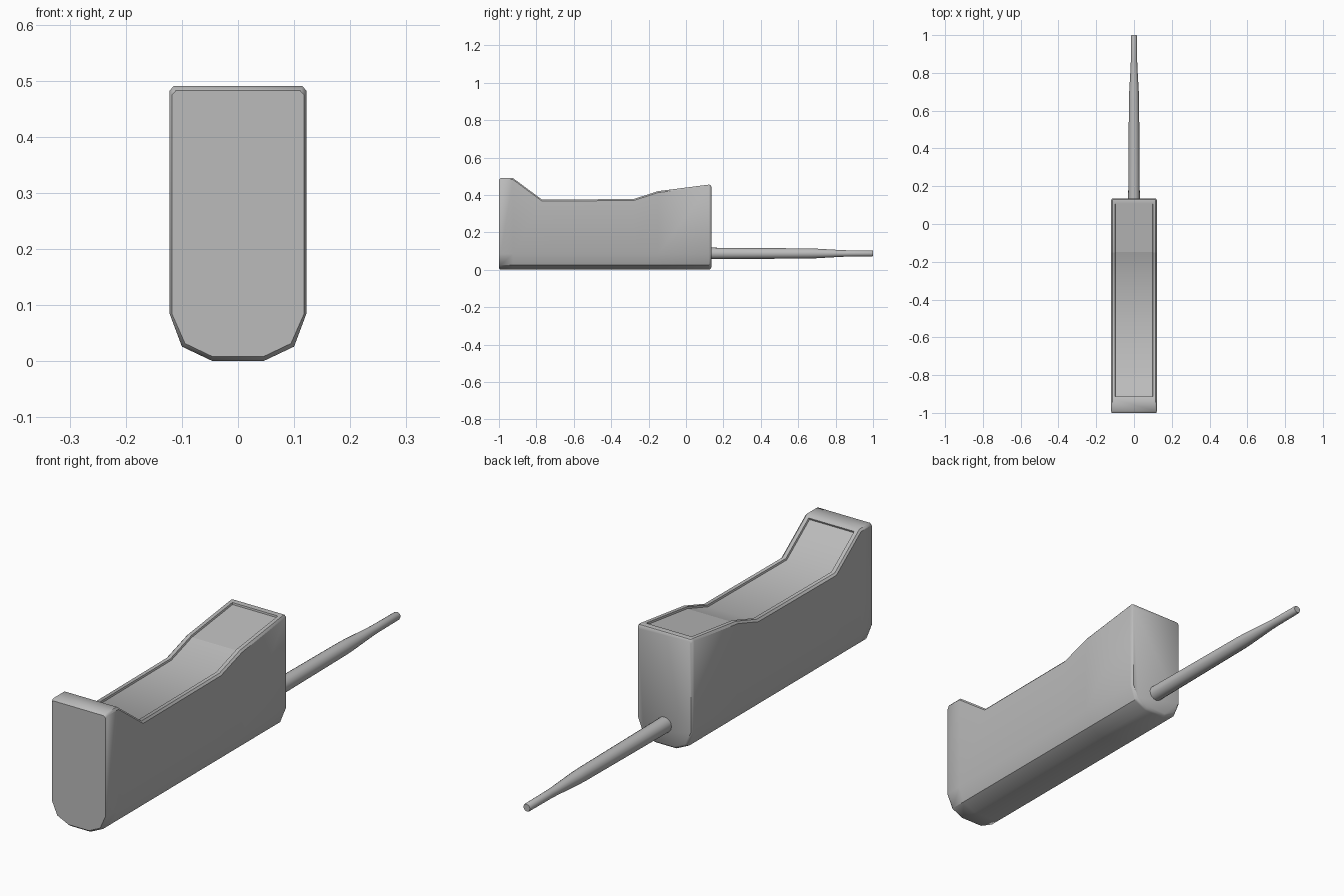
import bpy, bmesh, math

cube = bpy.data.objects.get("Cube")
if cube:
    bpy.data.objects.remove(cube)

grey = bpy.data.materials.new("plain grey")
grey.use_nodes = True
colour = (0.5, 0.5, 0.5, 1)
grey.diffuse_color = colour
grey.node_tree.nodes["Principled BSDF"].inputs["Base Color"].default_value = colour


def loft(bm, rings):
    """Skin a row of equal closed rings and cap both ends."""
    rows = [[bm.verts.new(p) for p in ring] for ring in rings]
    for a, b in zip(rows, rows[1:]):
        for i in range(len(a)):
            j = (i + 1) % len(a)
            bm.faces.new((a[i], a[j], b[j], b[i]))
    bm.faces.new(rows[0])
    bm.faces.new(rows[-1])
    bmesh.ops.recalc_face_normals(bm, faces=bm.faces[:])


def finish(bm, name, angle):
    mesh = bpy.data.meshes.new(name)
    bm.to_mesh(mesh)
    bm.free()
    obj = bpy.data.objects.new(name, mesh)
    bpy.context.collection.objects.link(obj)
    mesh.materials.append(grey)
    bpy.ops.object.select_all(action='DESELECT')
    obj.select_set(True)
    bpy.context.view_layer.objects.active = obj
    bpy.ops.object.shade_smooth_by_angle(angle=math.radians(angle))
    return obj


def body_ring(y, inset, top):
    """Slab section with a faceted round belly and softened top corners."""
    half = [(0.045, inset), (0.1 - inset * 0.7, 0.026 + inset * 0.7),
            (0.122 - inset * 0.5, 0.085), (0.122 - inset * 0.5, top - 0.008),
            (0.115 - inset * 0.5, top)]
    points = half + [(-x, z) for x, z in reversed(half)]
    return [(x, y, z) for x, z in points]


# Body: sections from the raised front lip to the back end
stations = [(-1, 0.008, 0.482), (-0.99, 0, 0.49), (-0.925, 0, 0.49),
            (-0.77, 0, 0.375), (-0.28, 0, 0.378), (-0.15, 0, 0.42),
            (0.122, 0, 0.455), (0.13, 0.004, 0.453), (0.135, 0.012, 0.446)]
bm = bmesh.new()
loft(bm, [body_ring(*s) for s in stations])

# Shallow recessed panel along the top
panel = [f for f in bm.faces if f.normal.z > 0.5 and len(f.verts) == 4
         and max(abs(v.co.x) for v in f.verts) < 0.116
         and -0.93 < f.calc_center_median().y < 0.12]
bmesh.ops.inset_region(bm, faces=panel, thickness=0.015, use_even_offset=True)
bmesh.ops.inset_region(bm, faces=panel, thickness=0.002, depth=-0.007,
                       use_even_offset=True)
body = finish(bm, "body", 40)

# Keep the crease where the rear ramp begins
for e in body.data.edges:
    ends = [body.data.vertices[i].co for i in e.vertices]
    if all(abs(p.y + 0.15) < 0.01 and p.z > 0.4 for p in ends):
        e.use_edge_sharp = True

# Rod: round shaft narrowing to a thin tip
SIDES = 16
bm = bmesh.new()
rings = []
for y, r in [(0.1, 0.031), (0.65, 0.027), (0.69, 0.026), (0.83, 0.018),
             (0.86, 0.017), (0.995, 0.016), (1, 0.014)]:
    rings.append([(r * math.cos(math.tau * i / SIDES), y,
                   0.087 + r * math.sin(math.tau * i / SIDES))
                  for i in range(SIDES)])
loft(bm, rings)
finish(bm, "rod", 40)
